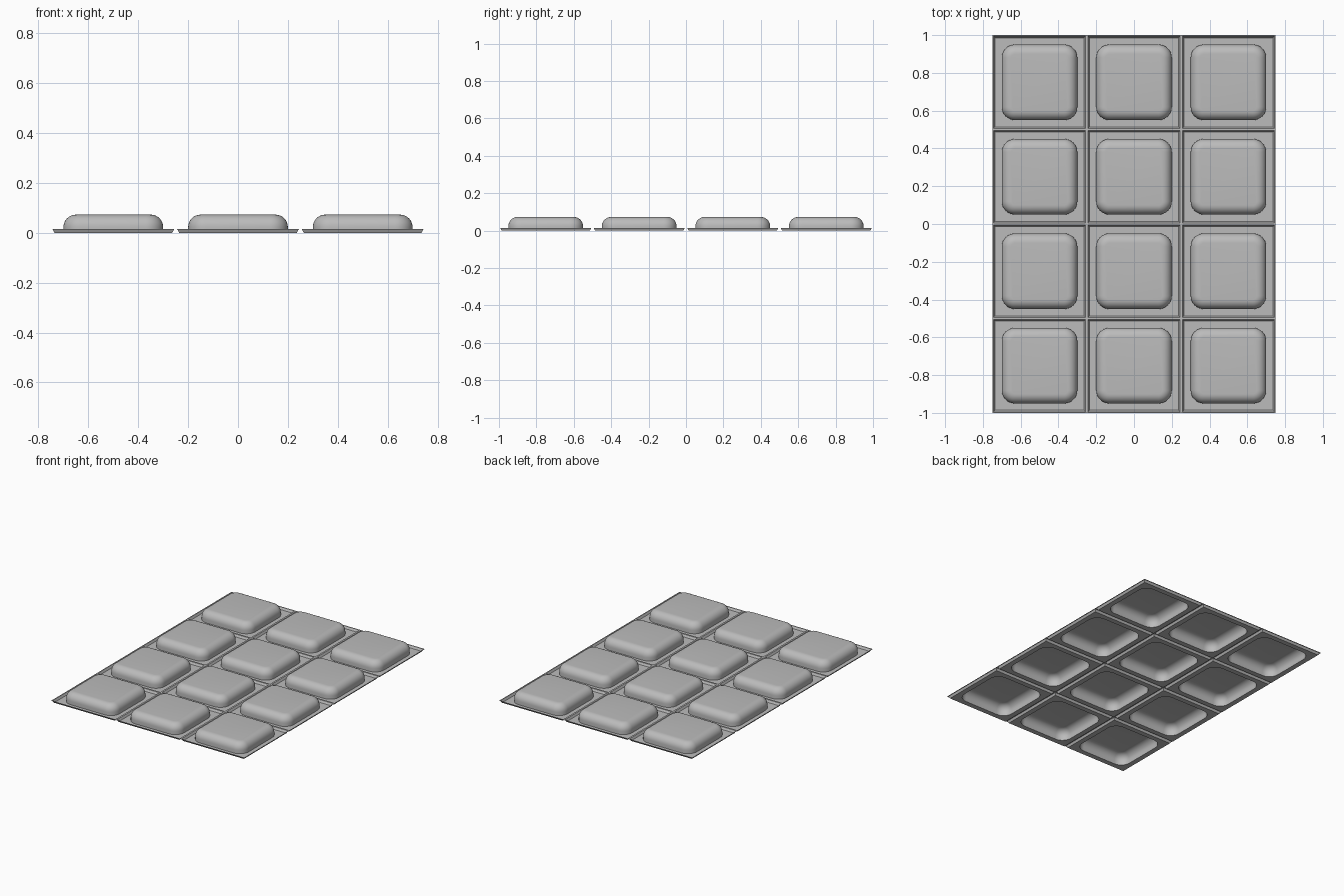
import bpy, bmesh, math

cube = bpy.data.objects.get("Cube")
if cube:
    bpy.data.objects.remove(cube, do_unlink=True)

COLS, ROWS, CELL = 3, 4, 0.5
CORNER_STEPS = 8

grey = bpy.data.materials.new("plain grey")
grey.use_nodes = True
colour = (0.5, 0.5, 0.5, 1)
grey.diffuse_color = colour
grey.node_tree.nodes["Principled BSDF"].inputs["Base Color"].default_value = colour


def rounded_square(bm, half, radius, z):
    """Ring of vertices around a square with rounded corners."""
    ring = []
    for corner in range(4):
        mid = math.radians(45 + 90 * corner)
        cx = math.copysign(half - radius, math.cos(mid))
        cy = math.copysign(half - radius, math.sin(mid))
        for i in range(CORNER_STEPS + 1):
            a = math.radians(90 * corner + 90 * i / CORNER_STEPS)
            ring.append(bm.verts.new((cx + radius * math.cos(a), cy + radius * math.sin(a), z)))
    return ring


# Section of one cell, outside to middle: (half width, corner radius, height)
RIB, TOP, BASE, CORNER, ROUND = 0.015, 0.073, 0.2, 0.07, 0.05
section = [(CELL / 2, 0, RIB), (0.244, 0, RIB), (0.236, 0, 0), (BASE, CORNER, 0)]
for i in range(9):
    a = math.radians(90 * i / 8)
    inset = ROUND * (1 - math.cos(a))
    section.append((BASE - inset, CORNER - inset, TOP - ROUND + ROUND * math.sin(a)))

# One cell of the thin sheet, open underneath
bm = bmesh.new()
rings = [rounded_square(bm, *s) for s in section]
for outer, inner in zip(rings, rings[1:]):
    n = len(outer)
    for i in range(n):
        j = (i + 1) % n
        bm.faces.new((outer[i], outer[j], inner[j], inner[i]))
bm.faces.new(rings[-1])
bmesh.ops.remove_doubles(bm, verts=bm.verts, dist=0.0001)
bmesh.ops.translate(bm, verts=bm.verts,
                    vec=(-CELL * (COLS - 1) / 2, -CELL * (ROWS - 1) / 2, 0))
mesh = bpy.data.meshes.new("cushioned_sheet")
bm.to_mesh(mesh)
bm.free()
mesh.materials.append(grey)

sheet = bpy.data.objects.new("cushioned_sheet", mesh)
bpy.context.collection.objects.link(sheet)
bpy.ops.object.select_all(action="DESELECT")
sheet.select_set(True)
bpy.context.view_layer.objects.active = sheet
bpy.ops.object.shade_smooth_by_angle(angle=math.radians(30))

# Repeat the cell across columns and rows
for name, count, offset in (("columns", COLS, (CELL, 0, 0)), ("rows", ROWS, (0, CELL, 0))):
    array = sheet.modifiers.new(name, "ARRAY")
    array.count = count
    array.use_relative_offset = False
    array.use_constant_offset = True
    array.constant_offset_displace = offset
    array.use_merge_vertices = True
    array.merge_threshold = 0.0005
